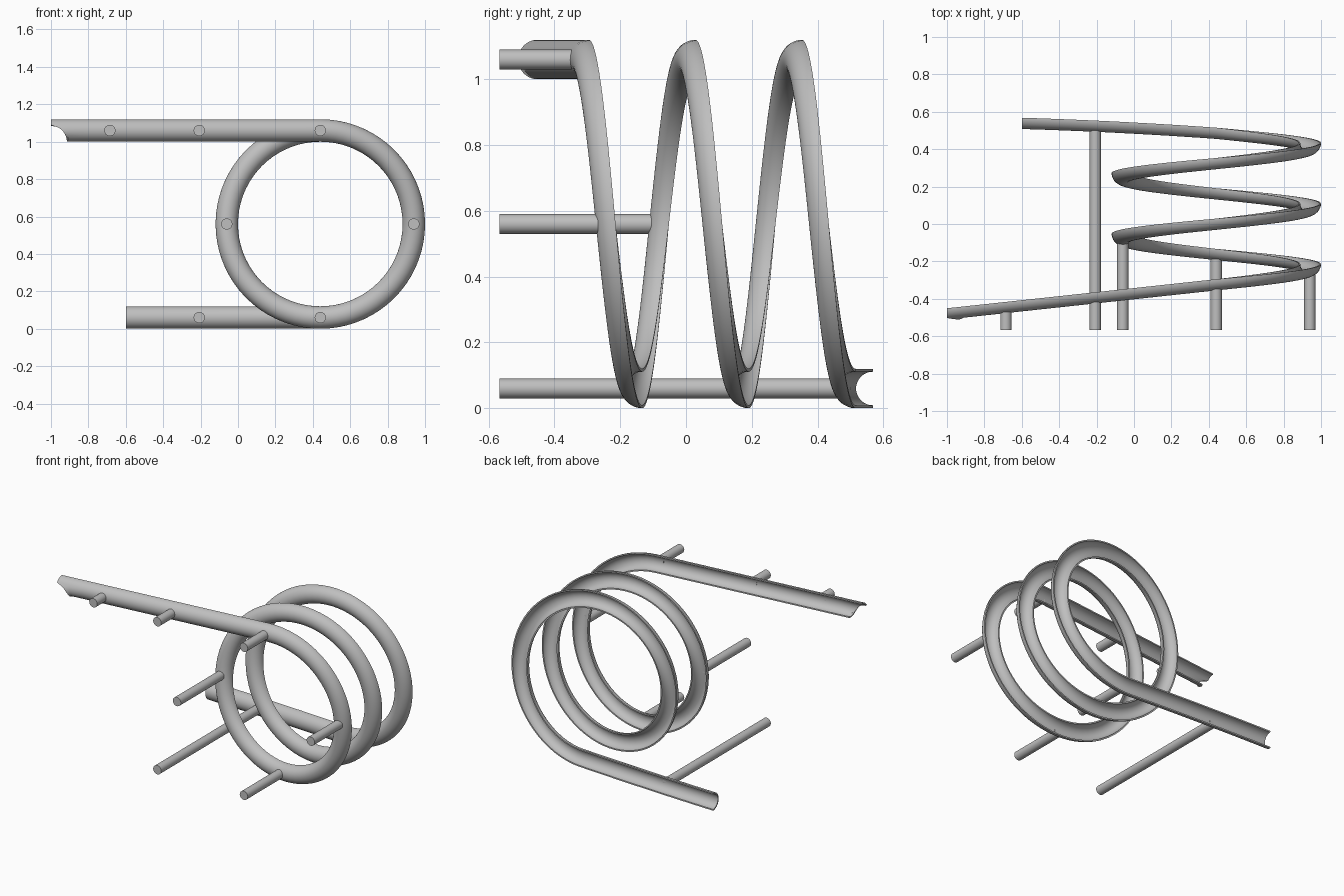
import bpy, bmesh
from math import sin, cos, pi, sqrt, radians

old = bpy.data.objects.get("Cube")
if old:
    bpy.data.objects.remove(old, do_unlink=True)

grey = bpy.data.materials.new("plain grey")
grey.use_nodes = True
grey.diffuse_color = (0.52, 0.52, 0.52, 1)
grey.node_tree.nodes["Principled BSDF"].inputs["Base Color"].default_value = grey.diffuse_color

CX, CZ, R = 0.44, 0.56, 0.5      # coil axis and radius
OUT, INN = 0.06, 0.051           # half pipe radii
Y0, PITCH, TURNS = -0.295, 0.324, 2.5
START, END = -1.0, -0.6


def finish(bm, name):
    bmesh.ops.recalc_face_normals(bm, faces=bm.faces)
    mesh = bpy.data.meshes.new(name)
    bm.to_mesh(mesh)
    bm.free()
    mesh.materials.append(grey)
    obj = bpy.data.objects.new(name, mesh)
    bpy.context.collection.objects.link(obj)
    bpy.ops.object.select_all(action='DESELECT')
    obj.select_set(True)
    bpy.context.view_layer.objects.active = obj
    bpy.ops.object.shade_smooth_by_angle(angle=radians(35))
    return obj


def entry_y(x):
    return Y0 - 0.108 * (CX - x)


# Path stations: x, rim y, z, outward x, outward z
path = []
for i in range(16):
    x = START + (CX - START) * i / 16
    path.append((x, entry_y(x), CZ + R, 0, 1))
steps = int(72 * TURNS)
for i in range(steps + 1):
    a = 2 * pi * TURNS * i / steps
    path.append((CX + R * sin(a), Y0 + PITCH * a / (2 * pi), CZ + R * cos(a), sin(a), cos(a)))
y_out = Y0 + PITCH * TURNS
for i in range(1, 13):
    t = i / 12
    path.append((CX + (END - CX) * t, y_out + (0.568 - y_out) * (1.4 * t - 0.4 * t * t),
                 CZ - R, 0, -1))

# Half pipe section, open to the back
N = 24
angles = [pi * (k / N - 0.5) for k in range(N + 1)]
section = [(OUT * sin(a), -OUT * cos(a)) for a in angles]
section += [(INN * sin(a), -INN * cos(a)) for a in reversed(angles)]

bm = bmesh.new()
rows = []
for i, (x, y, z, nx, nz) in enumerate(path):
    row = []
    for r, d in section:
        px, pz = x + nx * r, z + nz * r
        if i == 0:               # round notch under the entry lip
            h = pz - (CZ + R - OUT)
            px += sqrt(max(0, 0.085 ** 2 - h * h))
        row.append(bm.verts.new((px, y + d, pz)))
    rows.append(row)
M = len(section)
for a, b in zip(rows, rows[1:]):
    for k in range(M):
        j = (k + 1) % M
        bm.faces.new((a[k], a[j], b[j], b[k]))
for row in (rows[0], rows[-1]):
    for k in range(N):
        bm.faces.new((row[k], row[k + 1], row[M - 2 - k], row[M - 1 - k]))
finish(bm, "spiral_half_pipe")


# Support posts running from the front plane to the pipe
def post(name, x, z, rim_y):
    y1, y2 = -0.567, rim_y - 0.053
    bm = bmesh.new()
    bmesh.ops.create_cone(bm, cap_ends=True, segments=32, radius1=0.03, radius2=0.03, depth=y2 - y1)
    for v in bm.verts:
        px, py, pz = v.co
        v.co = (x + px, (y1 + y2) / 2 + pz, z + py)
    finish(bm, name)


TOP, LOW = CZ + R, CZ - R
post("entry_post", -0.685, TOP, entry_y(-0.685))
post("middle_post", -0.207, TOP, entry_y(-0.207))
post("coil_top_post", CX, TOP, Y0)
post("coil_left_post", CX + R, CZ, Y0 + PITCH * 0.25)
post("coil_bottom_post", CX, LOW, Y0 + PITCH * 0.5)
post("coil_right_post", CX - R, CZ, Y0 + PITCH * 0.75)
post("exit_post", -0.207, LOW, 0.555)
